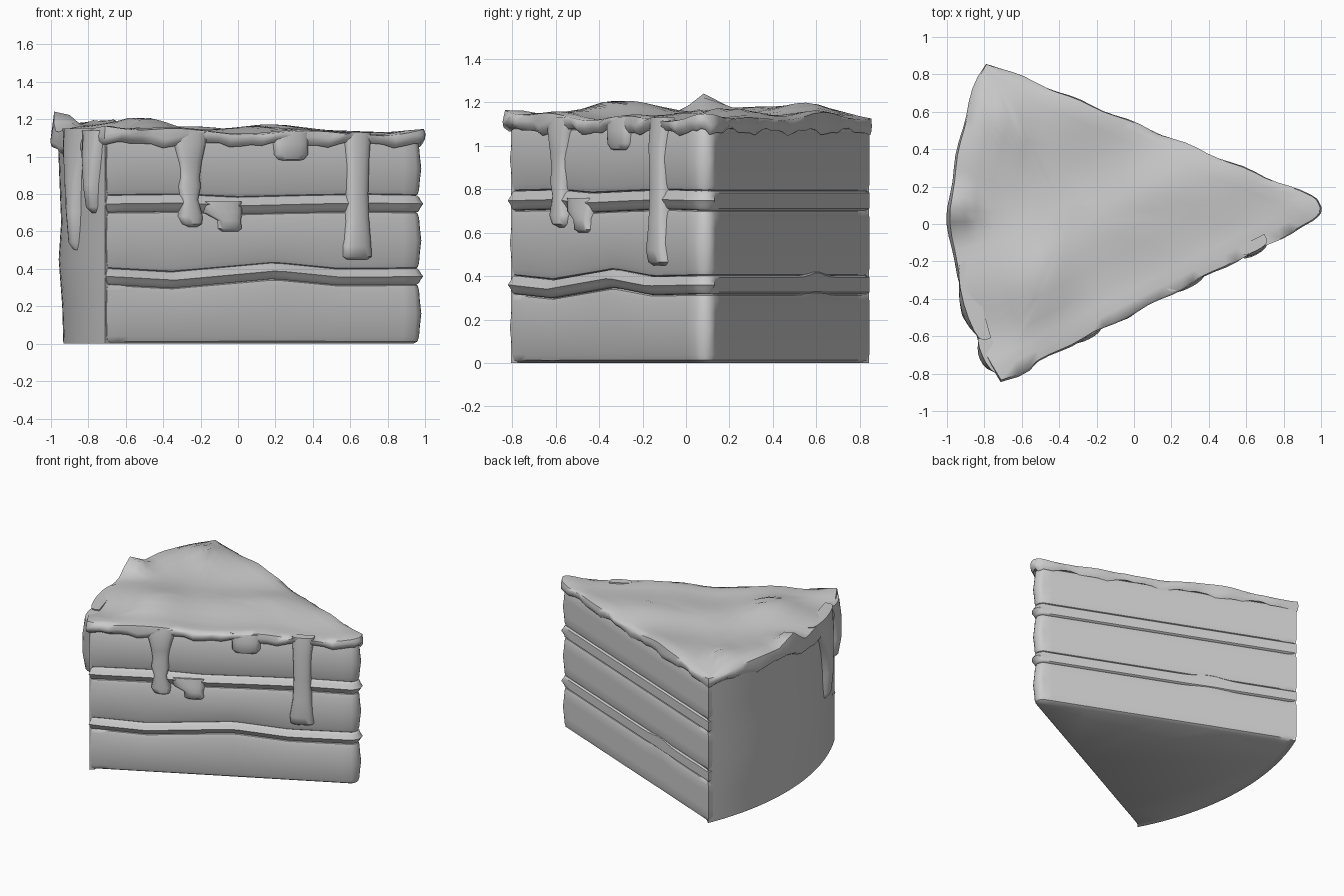
import bpy, bmesh, math
from mathutils import Vector

if "Cube" in bpy.data.objects:
    bpy.data.objects.remove(bpy.data.objects["Cube"])

APEX, R = Vector((0.97, 0.09)), 1.9          # centre and radius of the curved back
FRONT_A, FRONT_T = Vector((-0.70, -0.80)), Vector((0.945, 0.04))
SIDE_T, SIDE_C = Vector((0.945, 0.135)), Vector((-0.785, 0.845))


def gauss(x, c, w):
    return math.exp(-((x - c) / w) ** 2)


def lerp_table(table, x):
    for (x0, v0), (x1, v1) in zip(table, table[1:]):
        if x <= x1:
            return v0 + (v1 - v0) * max(0, (x - x0) / (x1 - x0))
    return table[-1][1]


def back_point(t):
    a0 = math.atan2(SIDE_C.y - APEX.y, SIDE_C.x - APEX.x)
    a1 = math.atan2(FRONT_A.y - APEX.y, FRONT_A.x - APEX.x) + 2 * math.pi
    a = a0 + (a1 - a0) * t
    return APEX + R * Vector((math.cos(a), math.sin(a)))


# Wedge outline, counter-clockwise: (point, outward normal, region)
pts = [(FRONT_A.lerp(FRONT_T, i / 28), "front") for i in range(29)]
pts += [(Vector((0.93 + 0.038 * math.cos(a), 0.088 + 0.045 * math.sin(a))), "front")
        for a in (-0.8, -0.4, 0, 0.4, 0.8)]
pts += [(SIDE_T.lerp(SIDE_C, i / 28), "side") for i in range(29)]
pts += [(back_point(i / 24), "back") for i in range(1, 24)]
outline = []
for i, (p, reg) in enumerate(pts):
    t = (pts[(i + 1) % len(pts)][0] - pts[i - 1][0]).normalized()
    outline.append((p, Vector((t.y, -t.x)), reg))


def finish(name, rings, closed=True, angle=40, caps=(True, True)):
    bm = bmesh.new()
    vr = [[bm.verts.new(v) for v in r] for r in rings]
    n = len(rings[0])
    for a, b in zip(vr, vr[1:]):
        for i in range(n if closed else n - 1):
            j = (i + 1) % n
            bm.faces.new((a[i], a[j], b[j], b[i]))
    if caps[0]:
        bm.faces.new(vr[0][::-1])
    if caps[1]:
        bm.faces.new(vr[-1])
    bmesh.ops.recalc_face_normals(bm, faces=bm.faces)
    me = bpy.data.meshes.new(name)
    bm.to_mesh(me)
    bm.free()
    me.shade_smooth()
    me.set_sharp_from_angle(angle=math.radians(angle))
    ob = bpy.data.objects.new(name, me)
    bpy.context.collection.objects.link(ob)
    return ob


WAVE_LOW = [(-0.7, 0), (-0.35, -0.02), (0.2, 0.03), (0.55, -0.005), (1, 0.0)]
WAVE_HIGH = [(-0.7, 0.0), (-0.3, 0.005), (0, -0.01), (0.4, 0.0), (0.7, 0.005), (1, 0.0)]
FLAT = [(-1, 0), (1, 0)]


def layer(name, z0, z1, wave0, wave1, bulge):
    """Rounded slab; the cut front face bulges, the other faces stay flat."""
    profile = [(0, -0.03), (0.04, -0.008), (0.12, 0), (0.3, 0.4), (0.5, 1),
               (0.7, 0.4), (0.88, 0), (0.96, -0.008), (1, -0.03)]
    rings = []
    for f, o in profile:
        ring = []
        for p, n, reg in outline:
            front = reg == "front"
            off = bulge * o if o > 0 else o
            if not front:
                off = min(o, 0)
            q = p + n * off
            w = (lerp_table(wave0, p.x) * (1 - f) + lerp_table(wave1, p.x) * f) if front else 0
            if reg == "side" and z0 < 0.5:      # small kink in the lower seam
                w += 0.025 * gauss(p.x, -0.2, 0.1) * (f if wave1 is WAVE_LOW else 0)
            ring.append((q.x, q.y, z0 + (z1 - z0) * f + w))
        rings.append(ring)
    return finish(name, rings)


layer("sponge_bottom", 0.0, 0.325, FLAT, WAVE_LOW, 0.012)
layer("sponge_middle", 0.395, 0.71, WAVE_LOW, WAVE_HIGH, 0.012)
layer("sponge_top", 0.785, 1.09, WAVE_HIGH, FLAT, 0.012)
layer("cream_lower", 0.315, 0.405, WAVE_LOW, WAVE_LOW, 0.022)
layer("cream_upper", 0.70, 0.795, WAVE_HIGH, WAVE_HIGH, 0.022)

# Smooth icing coat over the curved back
coat = []
for z, o in ((0.0, 0.0), (0.2, 0.006), (0.45, 0.025), (0.65, 0.012), (0.85, 0.02), (1.1, 0.03)):
    row = []
    for i in range(25):
        t = i / 24
        p = back_point(t)
        out = (p - APEX).normalized()
        q = p + out * (0.004 + o * math.sin(math.pi * t))
        row.append((q.x, q.y, z))
    row += [(*(back_point(i / 24) * 0.965), z) for i in range(24, -1, -1)]
    coat.append(row)
finish("icing_back", coat)


# Lumpy icing on top: rounded rim, then rings shrinking to the middle
def top_height(x, y):
    h = 1.14 + 0.012 * math.sin(7 * x + 4 * y) + 0.012 * math.sin(9 * y - 4 * x + 1)
    h += 0.02 * max(0, -x)
    for cx, cy, w, a in ((-0.96, 0.08, 0.09, 0.11), (-0.5, -0.33, 0.17, 0.05),
                         (-0.7, 0.58, 0.13, 0.05), (-0.75, -0.8, 0.15, 0.03),
                         (0.2, 0.25, 0.15, 0.015), (1.0, 0.1, 0.1, 0.02)):
        h += a * math.exp(-((x - cx) ** 2 + (y - cy) ** 2) / w ** 2)
    return h


def rim_drop(p, reg, i):
    d = 0.012 * math.sin(i * 0.9) + 0.008 * math.sin(i * 2.1)
    if reg == "back":
        d -= 0.07 * gauss(p.y, -0.35, 0.3)
    return d


centre = Vector((-0.35, 0.03))
rings = []
for kind, z, k in (("rim", 1.085, -0.03), ("rim", 1.065, 0.3), ("rim", 1.085, 0.9),
                   ("rim", 1.11, 1.0), ("edge", 0, 0.75), ("in", 0, 0.95), ("in", 0, 0.85),
                   ("in", 0, 0.7), ("in", 0, 0.52), ("in", 0, 0.34), ("in", 0, 0.16)):
    ring = []
    for i, (p, n, reg) in enumerate(outline):
        reach = {"front": 0.032, "side": 0.018, "back": 0.035}[reg]
        reach += 0.006 * math.sin(i * 1.3)
        if reg == "back":
            reach += 0.035 * gauss(p.y, 0, 0.25)
        if p.x < -0.55 and reg == "front":
            reach += 0.015
        if kind == "in":
            q = centre + (p - centre) * k
            ring.append((q.x, q.y, top_height(q.x, q.y)))
        else:
            q = p + n * reach * k
            if kind == "edge":
                zz = top_height(q.x, q.y) - 0.012
            else:
                zz = z + rim_drop(p, reg, i)
            ring.append((q.x, q.y, zz))
    rings.append(ring)
finish("icing_top", rings, angle=60)


# Drips: half-round tongues given as rows of (z, left, right, depth)
def drip(name, place, rows):
    rings = []
    for z, l, r, d in rows:
        ring = []
        for a in range(9):
            t = math.pi * a / 8
            u = (l + r) / 2 - (r - l) / 2 * math.cos(t)
            p, n = place(u)
            q = p + n * d * math.sin(t) ** 0.6
            ring.append((q.x, q.y, z))
        for u in (r, l):
            p, n = place(u)
            q = p - n * 0.03
            ring.append((q.x, q.y, z))
        rings.append(ring)
    finish(name, rings, angle=50)


face_dir = (FRONT_T - FRONT_A).normalized()


def on_front(x):
    f = (x - FRONT_A.x) / (FRONT_T.x - FRONT_A.x)
    return FRONT_A.lerp(FRONT_T, f), Vector((face_dir.y, -face_dir.x))


def on_back(y):                                # u runs along -y
    x = APEX.x - math.sqrt(R * R - (y - APEX.y) ** 2)
    p = Vector((x, y))
    return p, (p - APEX).normalized()


drip("drip_left", on_front, [(1.13, -0.36, -0.16, 0.03), (1.06, -0.34, -0.18, 0.045),
     (0.97, -0.32, -0.2, 0.04), (0.89, -0.31, -0.21, 0.035), (0.84, -0.32, -0.205, 0.04),
     (0.77, -0.30, -0.22, 0.035), (0.68, -0.32, -0.195, 0.045), (0.64, -0.30, -0.20, 0.04),
     (0.625, -0.27, -0.22, 0.015)])
drip("drip_cream", on_front, [(0.76, -0.19, 0.02, 0.025), (0.70, -0.18, 0.02, 0.035),
     (0.66, -0.11, 0.01, 0.04), (0.615, -0.11, 0.015, 0.035), (0.60, -0.09, 0.0, 0.015)])
drip("drip_middle", on_front, [(1.13, 0.18, 0.38, 0.03), (1.07, 0.19, 0.37, 0.045),
     (1.01, 0.19, 0.37, 0.04), (0.985, 0.21, 0.35, 0.03), (0.98, 0.23, 0.33, 0.01)])
drip("drip_right", on_front, [(1.13, 0.57, 0.71, 0.03), (1.0, 0.575, 0.695, 0.045),
     (0.8, 0.58, 0.69, 0.04), (0.65, 0.575, 0.695, 0.045), (0.52, 0.555, 0.705, 0.05),
     (0.465, 0.56, 0.71, 0.04), (0.45, 0.58, 0.69, 0.015)])
drip("drip_back_long", on_back, [(1.15, -0.62, -0.2, 0.05), (1.02, -0.58, -0.3, 0.07),
     (0.88, -0.54, -0.37, 0.075), (0.7, -0.52, -0.42, 0.075), (0.54, -0.50, -0.43, 0.06),
     (0.5, -0.48, -0.44, 0.03)])
drip("drip_back_short", on_back, [(1.14, -0.79, -0.58, 0.05), (1.0, -0.77, -0.62, 0.07),
     (0.85, -0.74, -0.65, 0.07), (0.73, -0.73, -0.65, 0.05), (0.7, -0.71, -0.67, 0.02)])
